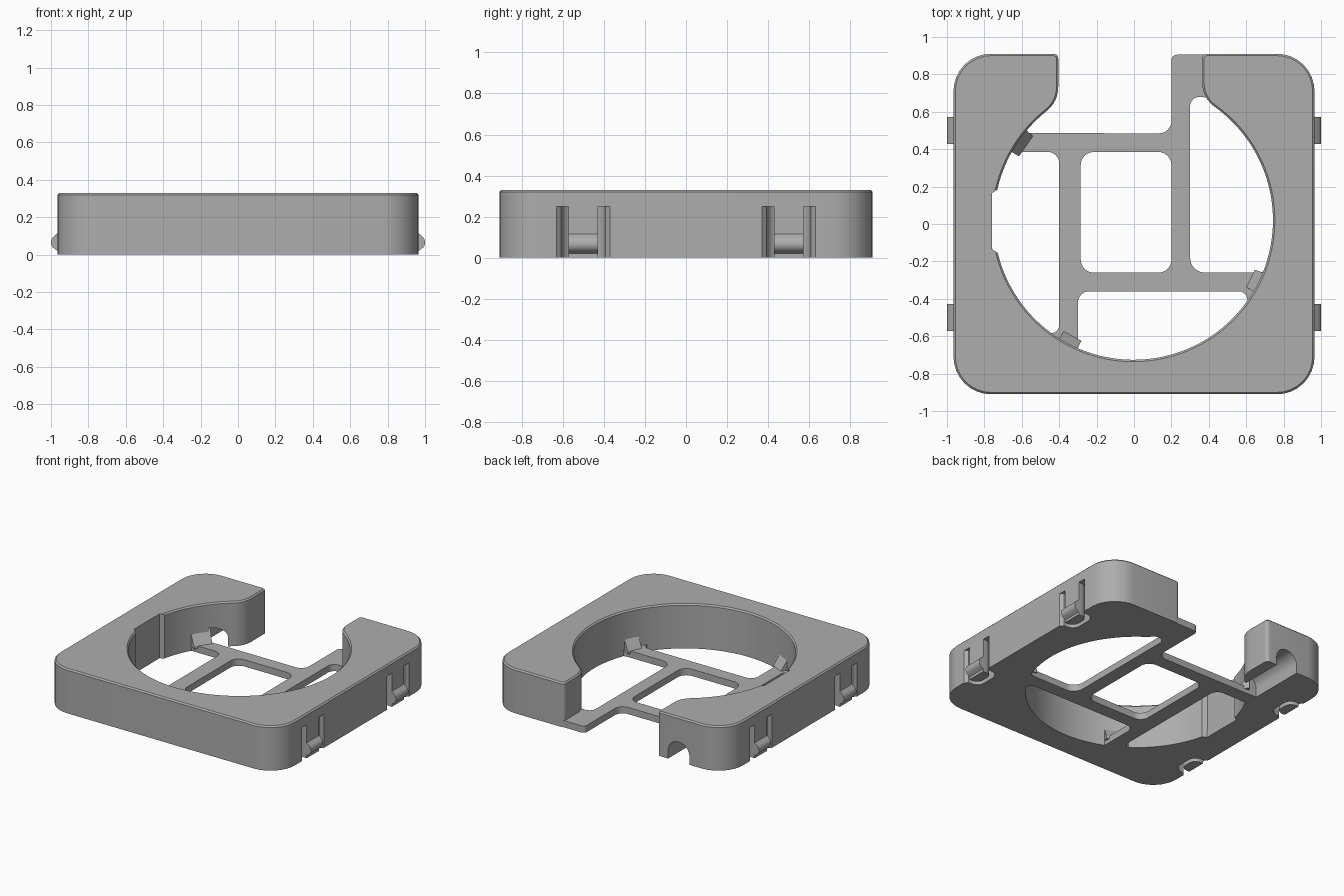
import bpy, bmesh
from math import cos, sin, radians, pi
from mathutils import Vector, Matrix

if "Cube" in bpy.data.objects:
    bpy.data.objects.remove(bpy.data.objects["Cube"])

HEIGHT = 0.33
FLOOR = 0.05
CENTRE = (-0.003, 0.02)
HOLE_R = 0.746
POCKET_R = 0.77
PLATE_R = 0.79

grey = bpy.data.materials.new("matte grey")
grey.use_nodes = True
grey.diffuse_color = (0.42, 0.42, 0.42, 1)
grey.node_tree.nodes["Principled BSDF"].inputs["Base Color"].default_value = grey.diffuse_color


def arc(radius, start, end, steps=64):
    """Points on a circle about the pocket centre, angles in degrees."""
    angles = [radians(start + (end - start) * i / steps) for i in range(steps + 1)]
    return [(CENTRE[0] + radius * cos(a), CENTRE[1] + radius * sin(a)) for a in angles]


def rounded(points, steps=8):
    """Round each corner given as (x, y, radius); plain (x, y) stays sharp."""
    out = []
    for i, p in enumerate(points):
        c = Vector(p[:2])
        if len(p) < 3:
            out.append(c)
            continue
        a = Vector(points[i - 1][:2]) - c
        b = Vector(points[(i + 1) % len(points)][:2]) - c
        w = sin(a.angle(b) / 2)
        a = c + a.normalized() * min(p[2], a.length * 0.95)
        b = c + b.normalized() * min(p[2], b.length * 0.95)
        for k in range(steps + 1):
            t = k / steps
            f, g, h = (1 - t) ** 2, 2 * w * t * (1 - t), t * t
            out.append((a * f + c * g + b * h) / (f + g + h))
    return out


def add_object(name, mesh):
    mesh.materials.clear()
    mesh.materials.append(grey)
    obj = bpy.data.objects.new(name, mesh)
    bpy.context.collection.objects.link(obj)
    return obj


def from_bmesh(name, bm):
    bmesh.ops.recalc_face_normals(bm, faces=bm.faces)
    mesh = bpy.data.meshes.new(name)
    bm.to_mesh(mesh)
    bm.free()
    return add_object(name, mesh)


def prism(name, outline, low, high, chamfer=0, along_y=False):
    """Extrude a rounded outline along z, or along y for an x-z outline."""
    bm = bmesh.new()
    base = bm.faces.new([bm.verts.new((p[0], p[1], low)) for p in rounded(outline)])
    new = bmesh.ops.extrude_face_region(bm, geom=[base])["geom"]
    bmesh.ops.translate(bm, vec=(0, 0, high - low),
                        verts=[g for g in new if isinstance(g, bmesh.types.BMVert)])
    if chamfer:
        rim = [e for e in bm.edges if all(abs(v.co.z - high) < 1e-5 for v in e.verts)]
        bmesh.ops.bevel(bm, geom=rim, offset=chamfer, segments=1, profile=0.5, affect='EDGES')
    if along_y:
        bm.transform(Matrix.Rotation(pi / 2, 4, 'X'))
    return from_bmesh(name, bm)


def pierced_plate(name, outlines, thickness):
    """Filled flat curve: the first outline is the rim, the others are holes."""
    curve = bpy.data.curves.new(name, 'CURVE')
    curve.dimensions = '2D'
    curve.fill_mode = 'BOTH'
    curve.extrude = thickness / 2
    for outline in outlines:
        points = rounded(outline)
        spline = curve.splines.new('POLY')
        spline.points.add(len(points) - 1)
        for point, p in zip(spline.points, points):
            point.co = (p[0], p[1], 0, 1)
        spline.use_cyclic_u = True
    helper = bpy.data.objects.new(name + "_curve", curve)
    bpy.context.collection.objects.link(helper)
    bpy.context.view_layer.update()
    evaluated = helper.evaluated_get(bpy.context.evaluated_depsgraph_get())
    mesh = bpy.data.meshes.new_from_object(evaluated)
    bpy.data.objects.remove(helper)
    mesh.transform(Matrix.Translation((0, 0, thickness / 2)))
    return add_object(name, mesh)


def combine(target, tool, operation):
    bpy.context.view_layer.objects.active = target
    mod = target.modifiers.new("combine", 'BOOLEAN')
    mod.operation, mod.solver, mod.object = operation, 'EXACT', tool
    bpy.ops.object.modifier_apply(modifier=mod.name)
    bpy.data.objects.remove(tool)


# Frame: rounded block with a round pocket open to the back
frame = prism("frame", [
    (-0.965, -0.91, 0.2), (0.965, -0.91, 0.2), (0.965, 0.91, 0.2), (0.365, 0.91, 0.025),
    (0.365, 0.674, 0.08), *arc(HOLE_R, 54.2, -231.3, 120),
    (-0.405, 0.653, 0.08), (-0.405, 0.91, 0.025), (-0.965, 0.91, 0.2)], 0, HEIGHT, 0.01)

# Floor ribs: a plate with four windows, its rim buried in the frame
pierced_plate("floor_ribs", [
    [(0.4, 0.905), (0.2, 0.905, 0.03), (0.2, 0.485, 0.065), *arc(PLATE_R, 143.9, 418)],
    [(-0.4, 0.385, 0.06), *arc(POCKET_R, 151.7, 231), (-0.4, -0.59, 0.05)],
    [(-0.285, -0.26, 0.07), (0.2, -0.26, 0.07), (0.2, 0.385, 0.07), (-0.285, 0.385, 0.07)],
    [(0.3, -0.26, 0.08), (0.69, -0.26, 0.03), *arc(POCKET_R, -19, 56),
     (0.38, 0.68, 0.03), (0.3, 0.68, 0.05)],
    [(-0.3, -0.36, 0.06), (0.6, -0.36, 0.04), *arc(POCKET_R, -37, -112), (-0.3, -0.694)],
], FLOOR)

# Cable tunnel through the back right arm
tunnel = [(-0.665, -0.05), (-0.49, -0.05), (-0.49, 0.147, 0.087), (-0.665, 0.147, 0.087)]
combine(frame, prism("tunnel", tunnel, -1, -0.487, along_y=True), 'DIFFERENCE')

# Shallow recess in the right pocket wall
recess = [(-0.76, -0.135), (-0.72, -0.16), (-0.6, -0.16),
          (-0.6, 0.19), (-0.72, 0.19), (-0.76, 0.165)]
combine(frame, prism("recess", recess, -0.1, 0.5), 'DIFFERENCE')

# Sloped gussets where the ribs meet the pocket wall
for ends in [((-0.654, 0.385), (-0.575, 0.5)),
             ((0.688, -0.26), (0.639, -0.36)),
             ((-0.4, -0.612), (-0.3, -0.664))]:
    bm = bmesh.new()
    for x, y in ends:
        for s, z in [(0.94, 0.03), (0.94, FLOOR), (1.02, 0.03), (1.02, 0.14)]:
            bm.verts.new((x * s, y * s, z))
    bmesh.ops.convex_hull(bm, input=bm.verts)
    from_bmesh("gusset", bm)

# Spring clips: a U-shaped slot frees each tongue, which carries a bump
for sx in (-1, 1):
    for y in (-0.5, 0.5):
        slot = [(1.02, -0.13), (1.02, -0.072), (0.89, -0.072, 0.05), (0.89, 0.072, 0.05),
                (1.02, 0.072), (1.02, 0.13), (0.965, 0.13), (0.945, 0.108),
                (0.86, 0.105, 0.06), (0.86, -0.105, 0.06), (0.945, -0.108), (0.965, -0.13)]
        slot = [(p[0] * sx, p[1] + y, *p[2:]) for p in slot]
        combine(frame, prism("slot", slot, -0.05, 0.25), 'DIFFERENCE')
        bump = [(0.94, 0.005), (0.965, 0.02), (1.0, 0.045, 0.02),
                (1.0, 0.085, 0.02), (0.965, 0.115), (0.94, 0.115)]
        bump = [(p[0] * sx, *p[1:]) for p in bump]
        prism("clip_bump", bump, -y - 0.072, -y + 0.072, along_y=True)

# Smooth the curved walls and keep the edges crisp
for obj in bpy.context.collection.objects:
    if obj.type == 'MESH' and obj.name.startswith(("frame", "floor_ribs", "clip_bump")):
        bpy.ops.object.select_all(action='DESELECT')
        obj.select_set(True)
        bpy.context.view_layer.objects.active = obj
        bpy.ops.object.shade_smooth_by_angle(angle=radians(30))
